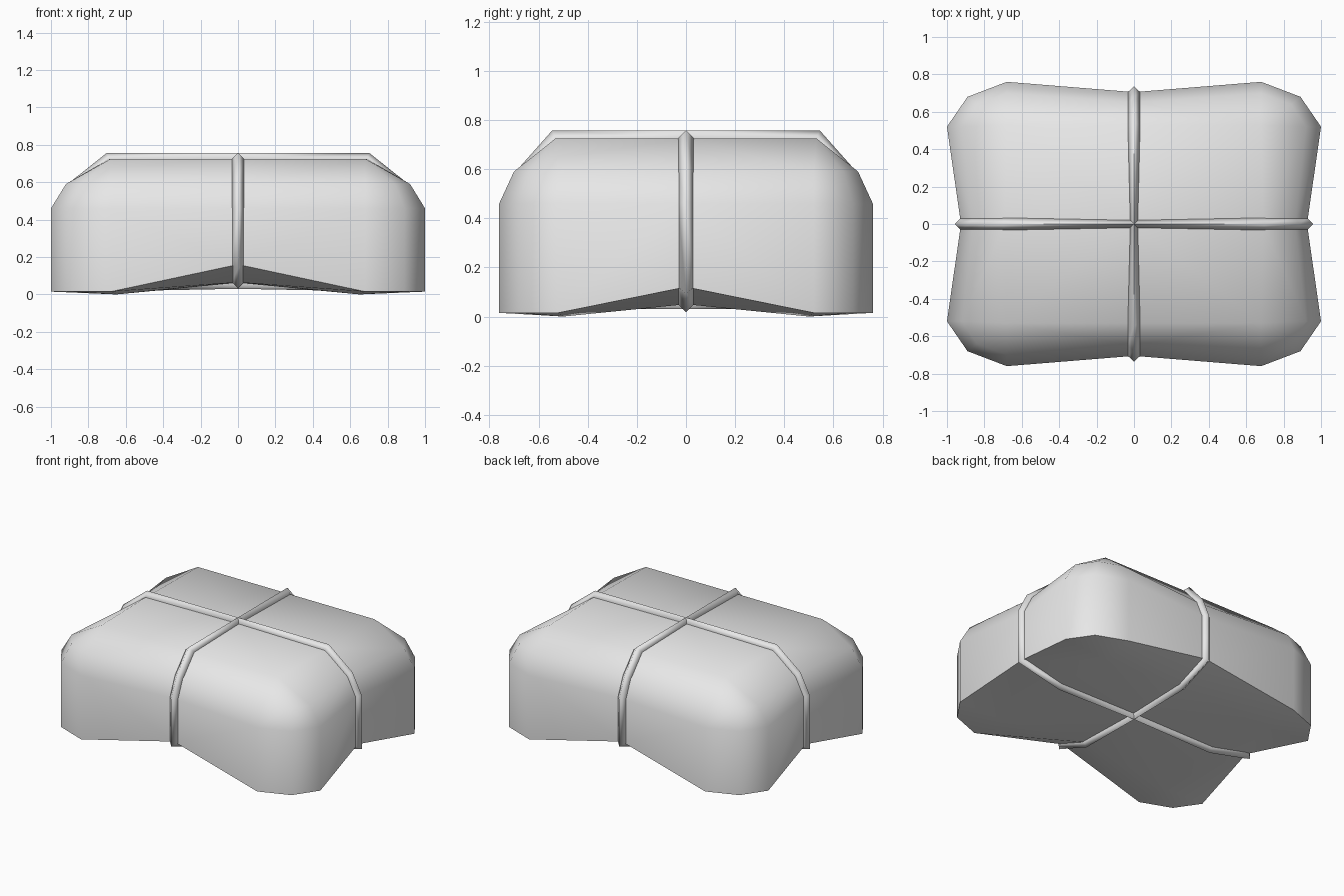
import bpy, bmesh, math
from mathutils import Vector

if "Cube" in bpy.data.objects:
    bpy.data.objects.remove(bpy.data.objects["Cube"], do_unlink=True)

grey = bpy.data.materials.new("plain_grey")
grey.use_nodes = True
colour = (0.8, 0.8, 0.8, 1)
grey.diffuse_color = colour
grey.node_tree.nodes["Principled BSDF"].inputs["Base Color"].default_value = colour


def finish(name, bm, angle):
    bmesh.ops.remove_doubles(bm, verts=bm.verts, dist=0.0005)
    bmesh.ops.recalc_face_normals(bm, faces=bm.faces)
    mesh = bpy.data.meshes.new(name)
    bm.to_mesh(mesh)
    bm.free()
    mesh.materials.append(grey)
    obj = bpy.data.objects.new(name, mesh)
    bpy.context.collection.objects.link(obj)
    bpy.ops.object.select_all(action='DESELECT')
    obj.select_set(True)
    bpy.context.view_layer.objects.active = obj
    bpy.ops.object.shade_smooth_by_angle(angle=math.radians(angle))
    return obj


# Bale: one quarter as rings from top to bottom, mirrored in x and y.
# Each ring runs from the side middle, around the corner, to the end middle.
outline = [(.925, 0), (1, .52), (.89, .68), (.68, .76), (0, .705)]
top_corner, low_corner = (.68, .53, .725), (.65, .5, 0)
rings = [
    [(.69, 0, .725)] + [top_corner] * 3 + [(0, .53, .725)],
    [(.86, 0, .59), (.92, .52, .59), (.84, .64, .59), (.68, .70, .59), (0, .65, .59)],
    [(x, y, .46) for x, y in outline],
    [(x, y, z) for (x, y), z in zip(outline, (.12, .015, .015, .015, .16))],
    [(.62, 0, .05)] + [low_corner] * 3 + [(0, .46, .065)],
]
bm = bmesh.new()
grid = [[bm.verts.new(p) for p in ring] for ring in rings]
for upper, lower in zip(grid, grid[1:]):
    for i in range(4):
        bm.faces.new((upper[i], upper[i + 1], lower[i + 1], lower[i]))
for ring, z in ((grid[0], .725), (grid[-1], .062)):
    bm.faces.new([bm.verts.new((0, 0, z))] + [ring[i] for i in (0, 1, 4)])
bmesh.ops.remove_doubles(bm, verts=bm.verts, dist=0.0005)
for axis in range(2):
    copy = bmesh.ops.duplicate(bm, geom=bm.verts[:] + bm.edges[:] + bm.faces[:])
    for v in copy["geom"]:
        if isinstance(v, bmesh.types.BMVert):
            v.co[axis] *= -1
    bmesh.ops.remove_doubles(bm, verts=bm.verts, dist=0.0005)
finish("bale", bm, 50)


# Cords: diamond section swept round a closed upright loop
def cord(name, half, along_x):
    path = half + [(-a, z) for a, z in reversed(half[1:-1])]
    n = len(path)
    bm = bmesh.new()
    sections = []
    for i, (a, z) in enumerate(path):
        p = Vector((a, z))
        before = (p - Vector(path[i - 1])).normalized()
        after = (Vector(path[(i + 1) % n]) - p).normalized()
        t = (before + after).normalized()
        out = Vector((-t.y, t.x)) / max(t.dot(after), .5)
        width = .02 if a == 0 else .033
        section = []
        for depth, side in ((.032, 0), (0, width), (-.032, 0), (0, -width)):
            q = p + out * depth
            pos = (q.x, side, q.y) if along_x else (side, q.x, q.y)
            section.append(bm.verts.new(pos))
        sections.append(section)
    for i in range(n):
        s, e = sections[i], sections[(i + 1) % n]
        for k in range(4):
            m = (k + 1) % 4
            bm.faces.new((s[k], s[m], e[m], e[k]))
    finish(name, bm, 95)


cord("long_cord", [(0, .725), (.69, .725), (.86, .59), (.925, .46),
                   (.925, .12), (.62, .05), (0, .062)], True)
cord("cross_cord", [(0, .725), (.53, .725), (.65, .59), (.705, .46),
                    (.705, .16), (.46, .065), (0, .062)], False)
